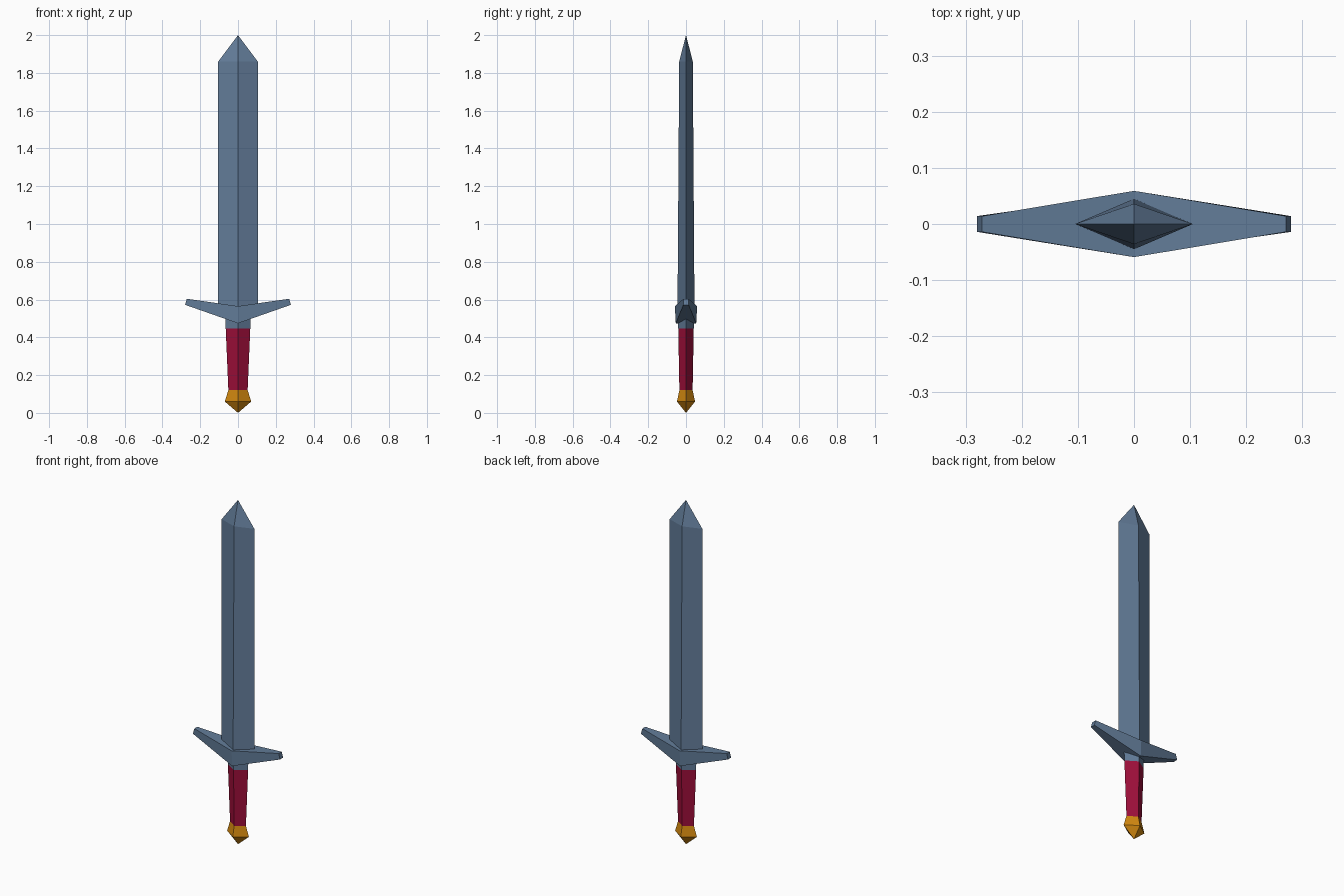
import bpy

if "Cube" in bpy.data.objects:
    bpy.data.objects.remove(bpy.data.objects["Cube"])


def material(name, rgb):
    m = bpy.data.materials.new(name)
    m.diffuse_color = (*rgb, 1.0)
    m.use_nodes = True
    m.node_tree.nodes["Principled BSDF"].inputs["Base Color"].default_value = m.diffuse_color
    return m


steel = material("blue_steel", (0.122, 0.200, 0.315))
crimson = material("crimson_grip", (0.340, 0.0045, 0.042))
gold = material("dark_gold", (0.640, 0.245, 0.005))


def add_mesh(name, verts, faces, mat):
    me = bpy.data.meshes.new(name)
    me.from_pydata(verts, [], faces)
    me.materials.append(mat)
    ob = bpy.data.objects.new(name, me)
    bpy.context.collection.objects.link(ob)
    return ob


def loft(name, rings, mat):
    """Skin a stack of four-sided rings, given bottom to top, and cap both ends.
    A ring with a single point becomes a tip."""
    verts, faces, idx = [], [], []
    for ring in rings:
        idx.append(list(range(len(verts), len(verts) + len(ring))))
        verts += ring
    for a, b in zip(idx, idx[1:]):
        for i in range(4):
            j = (i + 1) % 4
            quad = [a[i % len(a)], a[j % len(a)], b[j % len(b)], b[i % len(b)]]
            faces.append(list(dict.fromkeys(quad)))
    if len(idx[0]) == 4:
        faces.append(idx[0][::-1])
    if len(idx[-1]) == 4:
        faces.append(idx[-1])
    return add_mesh(name, verts, faces, mat)


def diamond(z, hx, hy):
    return [(hx, 0, z), (0, hy, z), (-hx, 0, z), (0, -hy, z)]


# Blade: diamond section with a ridge and a pointed tip
loft("blade", [diamond(0.54, 0.105, 0.045), diamond(1.86, 0.105, 0.036), [(0, 0, 2.0)]], steel)

# Handle: collar, tapered grip and faceted pommel
loft("collar", [diamond(0.447, 0.065, 0.041), diamond(0.52, 0.067, 0.043)], steel)
loft("grip", [diamond(0.12, 0.051, 0.035), diamond(0.447, 0.065, 0.041)], crimson)
loft("pommel", [[(0, 0, 0)], diamond(0.06, 0.070, 0.048), diamond(0.12, 0.051, 0.035)], gold)


# Cross guard: upswept arms lofted from end to end through the thick middle
def guard_section(x_top, x_bottom, z_top, z_bottom, hy_top, hy_bottom):
    return [(x_bottom, -hy_bottom, z_bottom), (x_top, -hy_top, z_top),
            (x_top, hy_top, z_top), (x_bottom, hy_bottom, z_bottom)]


loft("cross_guard", [
    guard_section(-0.271, -0.280, 0.604, 0.572, 0.014, 0.014),
    guard_section(0, 0, 0.565, 0.474, 0.059, 0.054),
    guard_section(0.271, 0.280, 0.604, 0.572, 0.014, 0.014),
], steel)

# Make all face normals point outwards
import bmesh
for ob in bpy.context.collection.objects:
    bm = bmesh.new()
    bm.from_mesh(ob.data)
    bmesh.ops.recalc_face_normals(bm, faces=bm.faces)
    bm.to_mesh(ob.data)
    bm.free()
